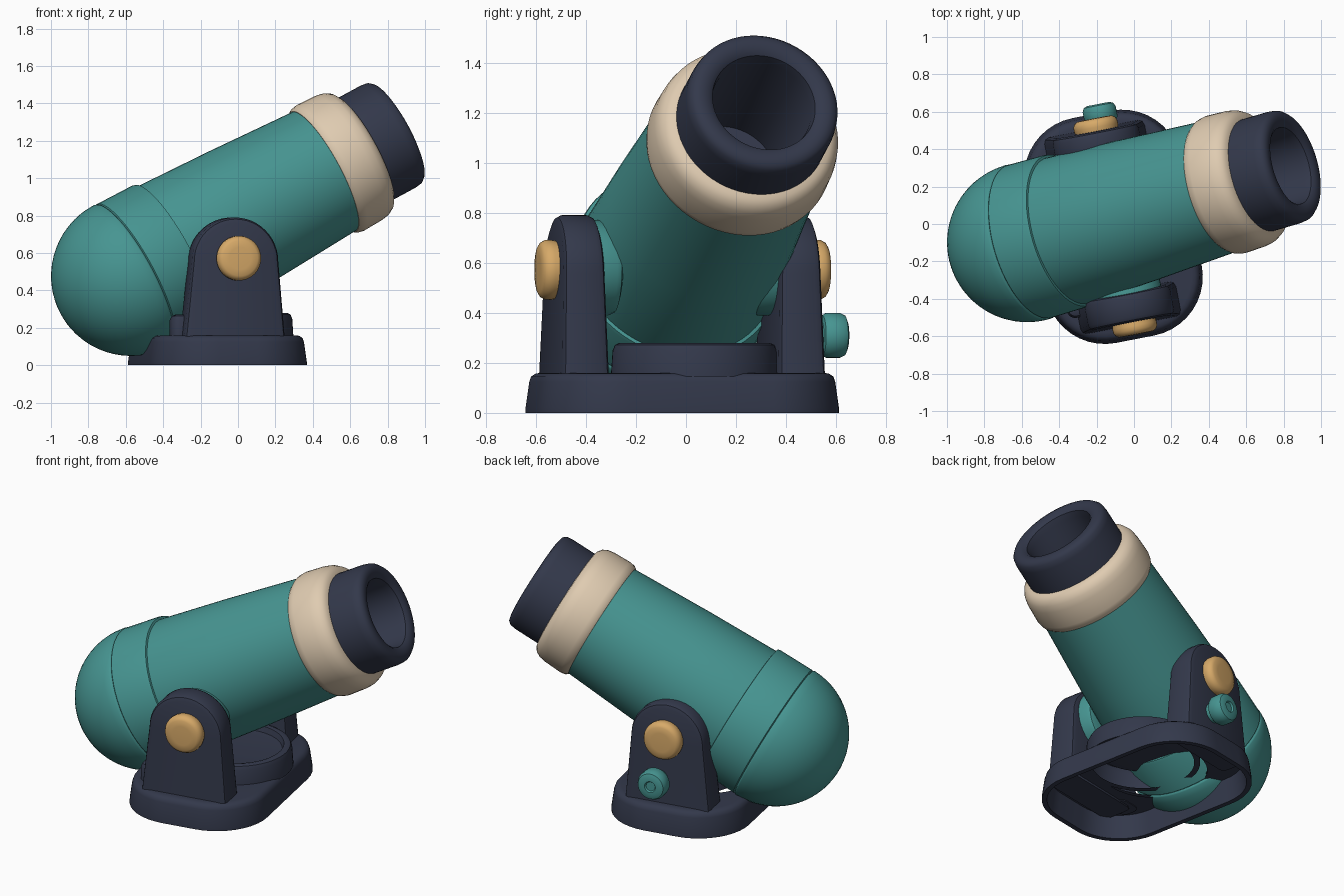
import bpy, bmesh, math
from mathutils import Matrix, Vector

cube = bpy.data.objects.get("Cube")
if cube:
    bpy.data.objects.remove(cube, do_unlink=True)


def material(name, rgb):
    m = bpy.data.materials.new(name)
    m.use_nodes = True
    col = (*rgb, 1)
    m.diffuse_color = col
    m.node_tree.nodes["Principled BSDF"].inputs["Base Color"].default_value = col
    return m


teal = material("teal", (0.062, 0.30, 0.285))
navy = material("dark navy", (0.033, 0.04, 0.07))
tan = material("warm tan", (0.74, 0.60, 0.44))
gold = material("gold", (0.68, 0.40, 0.14))


def loft(name, rings, mat, matrix, caps="both"):
    """Skin a list of equal-length rings; caps is both, end or none."""
    bm = bmesh.new()
    loops = [[bm.verts.new(p) for p in ring] for ring in rings]
    n = len(loops[0])
    for a, b in zip(loops, loops[1:]):
        for i in range(n):
            j = (i + 1) % n
            bm.faces.new((a[i], a[j], b[j], b[i]))
    if caps == "both":
        bm.faces.new(loops[0][::-1])
    if caps != "none":
        bm.faces.new(loops[-1])
    bmesh.ops.remove_doubles(bm, verts=bm.verts, dist=0.0005)
    bmesh.ops.recalc_face_normals(bm, faces=bm.faces)
    me = bpy.data.meshes.new(name)
    bm.to_mesh(me)
    bm.free()
    me.materials.append(mat)
    ob = bpy.data.objects.new(name, me)
    bpy.context.collection.objects.link(ob)
    ob.matrix_world = matrix
    bpy.ops.object.select_all(action='DESELECT')
    ob.select_set(True)
    bpy.context.view_layer.objects.active = ob
    bpy.ops.object.shade_smooth_by_angle(angle=math.radians(40))
    return ob


def lathe(name, profile, mat, matrix, n=64, caps="both"):
    """Turn (height, radius) pairs around local z."""
    turn = [2 * math.pi * i / n for i in range(n)]
    rings = [[(r * math.cos(a), r * math.sin(a), h) for a in turn] for h, r in profile]
    return loft(name, rings, mat, matrix, caps)


def rounded_rect(hx, hy, r, z, cx=0, cy=0):
    pts = []
    for k, (sx, sy) in enumerate(((1, 1), (-1, 1), (-1, -1), (1, -1))):
        for i in range(11):
            a = math.pi / 2 * (k + i / 10)
            pts.append((cx + sx * (hx - r) + r * math.cos(a),
                        cy + sy * (hy - r) + r * math.sin(a), z))
    return pts


def arch(inset, side, depth):
    """Upright outline with a round top, shrunk by inset, thinner toward the top."""
    r, top = 0.235 - inset, 0.555
    pts = [(inset - 0.28, 0.13), (0.27 - inset, 0.13)]
    for i in range(25):
        a = math.pi * i / 24
        pts.append((r * math.cos(a), top + r * math.sin(a)))
    return [(x, side * (0.44 + depth * (1.1 - 0.32 * z)), z) for x, z in pts]


# Tilted barrel: local z runs from the rear dome to the muzzle
yaw, pitch = math.radians(16.2), math.radians(27.5)
aim = Vector((math.cos(pitch) * math.cos(yaw), math.cos(pitch) * math.sin(yaw), math.sin(pitch)))
barrel = Matrix.Translation((-0.57, -0.097, 0.478)) @ aim.to_track_quat('Z', 'Y').to_matrix().to_4x4()

dome = [(-0.43 * math.cos(t), 0.428 * math.sin(t)) for t in
        [math.pi / 2 * i / 16 for i in range(17)]]
dome[0] = (-0.43, 0.001)
lathe("rear_dome", dome + [(0.008, 0.425), (0.014, 0.415), (0.03, 0.40)], teal, barrel, caps="none")
lathe("rear_band", [(0.01, 0.39), (0.012, 0.418), (0.018, 0.425), (0.235, 0.422),
                    (0.25, 0.418), (0.255, 0.395)], teal, barrel, caps="none")
lathe("main_tube", [(0.2, 0.40), (0.25, 0.405), (0.69, 0.388), (1.25, 0.358)],
      teal, barrel, caps="none")
lathe("front_collar", [(1.205, 0.34), (1.205, 0.364), (1.22, 0.375), (1.25, 0.381), (1.36, 0.377),
                       (1.40, 0.37), (1.43, 0.354), (1.447, 0.33), (1.452, 0.305)],
      tan, barrel, caps="none")
lathe("muzzle", [(1.40, 0.31), (1.61, 0.31), (1.645, 0.305), (1.663, 0.29), (1.67, 0.265),
                 (1.665, 0.23), (1.65, 0.212), (1.61, 0.205), (1.06, 0.20)],
      navy, barrel, caps="end")

# Stand frame, turned to follow the barrel
stand = Matrix.Translation((-0.11, -0.015, 0)) @ Matrix.Rotation(math.radians(11), 4, 'Z')

# Thin base tray, open underneath and below the turntable and dome
tray = [(0.05, 0.145), (0.03, 0.0), (0.0, 0.0), (0.0, 0.02), (0.015, 0.125),
        (0.022, 0.145), (0.04, 0.157), (0.06, 0.16)]
hole = [rounded_rect(0.355, 0.31, 0.30, z, 0.015, 0.025) for z in (0.145, 0.16)]
walls = [rounded_rect(0.424 - d, 0.612 - d, 0.32 - d, z) for d, z in tray]
loft("base_tray", hole[:1] + walls + hole[1:], navy, stand, caps="none")

# Hollow turntable with a shallow dished top
lathe("turntable", [(0.145, 0.30), (0.145, 0.335), (0.25, 0.328), (0.272, 0.318), (0.28, 0.30),
                    (0.275, 0.28), (0.24, 0.27), (0.235, 0.22)], navy,
      stand @ Matrix.Translation((0.08, 0.035, 0)), caps="end")

# Low foot beside the front bracket
foot = [(0.0, 0.14), (0.0, 0.24), (0.01, 0.262), (0.03, 0.27)]
loft("front_foot", [rounded_rect(0.08 - d, 0.06 - d, 0.045 - d, z, -0.25, -0.38)
                    for d, z in foot], navy, stand)

# Side brackets, pivot hubs and pivot caps
edge = [(0.03, -0.09), (0.009, -0.081), (0.0, -0.06), (0.0, 0.06), (0.009, 0.081), (0.03, 0.09)]
cap = [(-0.03, 0.105), (0.02, 0.115), (0.045, 0.12), (0.065, 0.119), (0.082, 0.11),
       (0.091, 0.095), (0.094, 0.06)]
hub = [(0.0, 0.19), (0.10, 0.19), (0.12, 0.18), (0.13, 0.15)]
for side, s in (("front", -1), ("back", 1)):
    loft(side + "_bracket", [arch(d, s, t) for d, t in edge], navy, stand)
    outward = Matrix.Rotation(-s * math.pi / 2, 4, 'X')
    lathe(side + "_pivot_cap", cap, gold,
          stand @ Matrix.Translation((0.01, s * 0.495, 0.572)) @ outward, 40)
    lathe(side + "_pivot_hub", hub, teal,
          stand @ Matrix.Translation((0, s * 0.40, 0.58))
          @ Matrix.Rotation(s * math.pi / 2, 4, 'X'), 40)

# Locking knob on the back bracket
knob = [(-0.02, 0.06), (0.025, 0.06), (0.03, 0.08), (0.045, 0.09), (0.10, 0.09),
        (0.12, 0.08), (0.128, 0.06), (0.128, 0.035), (0.118, 0.028)]
lathe("locking_knob", knob, teal, stand @ Matrix.Translation((0.045, 0.532, 0.31))
      @ Matrix.Rotation(-math.pi / 2, 4, 'X'), 36)
